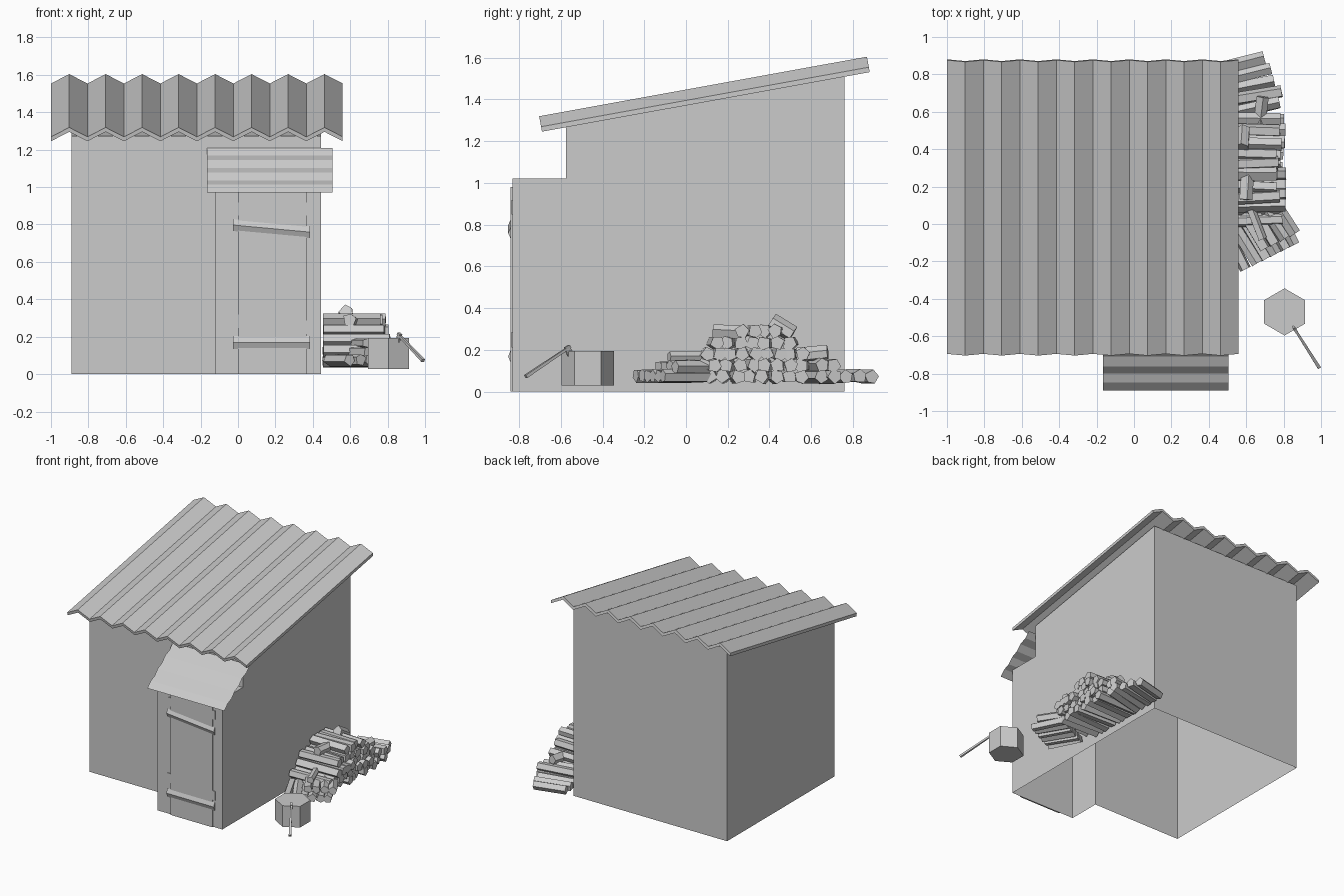
import bpy, bmesh, math, random
from mathutils import Vector, Matrix

if "Cube" in bpy.data.objects:
    bpy.data.objects.remove(bpy.data.objects["Cube"])

random.seed(4)


def make(name, verts, faces):
    me = bpy.data.meshes.new(name)
    me.from_pydata(verts, [], faces)
    ob = bpy.data.objects.new(name, me)
    bpy.context.collection.objects.link(ob)
    return ob


def prism_data(a, b):
    """Closed solid between two matching outlines."""
    n = len(a)
    faces = [(i, (i + 1) % n, n + (i + 1) % n, n + i) for i in range(n)]
    return list(a) + list(b), faces + [tuple(reversed(range(n))), tuple(range(n, 2 * n))]


def prism(name, a, b):
    ob = make(name, *prism_data(a, b))
    bm = bmesh.new()
    bm.from_mesh(ob.data)
    bmesh.ops.recalc_face_normals(bm, faces=bm.faces)
    bm.to_mesh(ob.data)
    bm.free()
    return ob


# shed walls: open underneath, stepped at the porch
L, R, P, F, D, B = -0.89, 0.445, -0.12, -0.575, -0.83, 0.76
zf, zb, zp = 1.272, 1.515, 1.02
walls = [
    [(L, F, 0), (P, F, 0), (P, F, zp), (R, F, zp), (R, F, zf), (L, F, zf)],
    [(P, F, 0), (P, D, 0), (P, D, zp), (P, F, zp)][::-1],
    [(P, D, 0), (R, D, 0), (R, D, zp), (P, D, zp)],
    [(R, D, 0), (R, B, 0), (R, B, zb), (R, F, zf), (R, F, zp), (R, D, zp)],
    [(R, B, 0), (L, B, 0), (L, B, zb), (R, B, zb)],
    [(L, B, 0), (L, F, 0), (L, F, zf), (L, B, zb)],
    [(P, D, zp), (R, D, zp), (R, F, zp), (P, F, zp)],
    [(L, F, zf), (R, F, zf), (R, B, zb), (L, B, zb)],
]
bm = bmesh.new()
for w in walls:
    bm.faces.new([bm.verts.new(v) for v in w])
bmesh.ops.remove_doubles(bm, verts=bm.verts, dist=0.001)
bmesh.ops.recalc_face_normals(bm, faces=bm.faces)
body = make("shed_walls", [], [])
bm.to_mesh(body.data)
bm.free()

# corrugated main roof
slope = math.atan(0.285 / 1.57)


def roof_pt(x, h, s):
    c, k = math.cos(slope), math.sin(slope)
    return (x, -0.69 + s * c - h * k, 1.245 + s * k + h * c)


ridges = [(-1 + 0.0975 * i, 0.051 * (i % 2)) for i in range(17)]
rows = [[roof_pt(x, h + t, s) for x, h in ridges]
        for s, t in ((0, 0), (0, 0.024), (1.596, 0.024), (1.596, 0))]
verts = [v for r in rows for v in r]
faces = []
for i in range(16):
    for k in range(4):
        a, b = k * 17, ((k + 1) % 4) * 17
        faces.append((a + i, a + i + 1, b + i + 1, b + i))
faces += [(0, 17, 34, 51), (67, 50, 33, 16)]
make("corrugated_roof", verts, faces)

# small zigzag sheet over the porch
zig = [(-0.891, 0.971), (-0.848, 1.014), (-0.80, 1.034), (-0.762, 1.077),
       (-0.709, 1.101), (-0.67, 1.144), (-0.613, 1.168), (-0.575, 1.21)]
make("porch_roof", [(x, y, z) for x in (-0.165, 0.505) for y, z in zig],
     [(i, i + 8, i + 9, i + 1) for i in range(7)])

# door slab
door = [(0, 0), (0.365, 0), (0.365, 0.98), (0, 0.98)]
prism("door", [(x, -0.84, z) for x, z in door], [(x, -0.829, z) for x, z in door])


# door battens: ridged boards in front, flat ones behind the door edge
def batten(name, zl, zr, h, front):
    def sec(x, z):
        if front:
            return [(x, -0.838, z), (x, -0.852, z + h / 2), (x, -0.838, z + h)]
        return [(x, -0.829, z), (x, -0.836, z), (x, -0.836, z + h), (x, -0.829, z + h)]
    prism(name, sec(-0.027, zl), sec(0.385, zr))


batten("upper_batten", 0.765, 0.727, 0.064, True)
batten("lower_batten", 0.134, 0.134, 0.069, True)
batten("upper_back_batten", 0.848, 0.848, 0.07, False)
batten("lower_back_batten", 0.25, 0.212, 0.072, False)

# chopping block
hexa = [(0.805 + 0.126 * math.sin(i * math.pi / 3), -0.47 + 0.126 * math.cos(i * math.pi / 3))
        for i in range(6)]
prism("chopping_block", [(x, y, 0.028) for x, y in hexa], [(x, y, 0.194) for x, y in hexa])

# axe leaning on the block
top, end = Vector((0.855, -0.555, 0.215)), Vector((0.99, -0.768, 0.072))
rot = (end - top).to_track_quat('Z', 'Y').to_matrix()
square = [(-1, -1), (1, -1), (1, 1), (-1, 1)]
prism("axe_handle", [top + rot @ Vector((x * .006, y * .006, 0)) for x, y in square],
      [end + rot @ Vector((x * .009, y * .008, 0)) for x, y in square])
head = top + (end - top) * 0.06
prism("axe_head", [head + rot @ Vector((x * .008, .012, y * .012)) for x, y in square],
      [head + rot @ Vector((x * .002, -.035, y * .018)) for x, y in square])

# firewood: split logs gathered in one object
pile_v, pile_f = [], []


def log(x, y, z, length, yaw, size=0.033, pitch=0.0):
    m = (Matrix.Translation((x, y, z)) @ Matrix.Rotation(yaw, 4, 'Z')
         @ Matrix.Rotation(pitch, 4, 'Y') @ Matrix.Rotation(random.uniform(0, 6.28), 4, 'X'))
    sec = [(-1, -.5), (.1, -1), (1, -.45), (.75, .75), (-.5, .9)]
    v, f = prism_data([m @ Vector((-length / 2, a * size, b * size)) for a, b in sec],
                      [m @ Vector((length / 2, a * size, b * size)) for a, b in sec])
    o = len(pile_v)
    pile_v.extend(v)
    pile_f.extend(tuple(i + o for i in q) for q in f)


# stacked rows: first y, last y, height, outer end x
for y0, y1, z, xe in ((0.12, 0.86, 0.072, 0.79), (0.02, 0.68, 0.125, 0.79),
                      (0.1, 0.56, 0.18, 0.79), (0.14, 0.5, 0.232, 0.78), (0.27, 0.43, 0.29, 0.77)):
    n = round((y1 - y0) / 0.06)
    for i in range(n + 1):
        y = y0 + (y1 - y0) * i / n
        yaw = random.uniform(-.06, .06) + (0.2 if y > 0.6 else 0)
        end_x = xe + random.uniform(-.02, .025) - max(0, y - 0.7) * 0.6
        log((0.455 + end_x) / 2, y, z, end_x - 0.455, yaw)

# fanned front group
for layer, (n, z) in enumerate(((6, 0.075), (4, 0.118))):
    for i in range(n):
        t = i / 5
        log(0.80 - 0.26 * t, 0.0 - 0.13 * t + 0.04 * layer, z,
            0.25 - 0.03 * layer, -1.05 + random.uniform(-.07, .07), 0.031)

# loose logs on top
log(0.60, 0.20, 0.285, 0.14, 1.5, 0.035, 0.05)
log(0.58, 0.46, 0.305, 0.12, 1.5, 0.038, 0.55)
log(0.68, 0.605, 0.18, 0.15, 1.45, 0.033, -0.1)
log(0.64, 0.04, 0.165, 0.26, -1.2, 0.025)
prism_pile = make("firewood_pile", pile_v, pile_f)
bm = bmesh.new()
bm.from_mesh(prism_pile.data)
bmesh.ops.recalc_face_normals(bm, faces=bm.faces)
bm.to_mesh(prism_pile.data)
bm.free()
